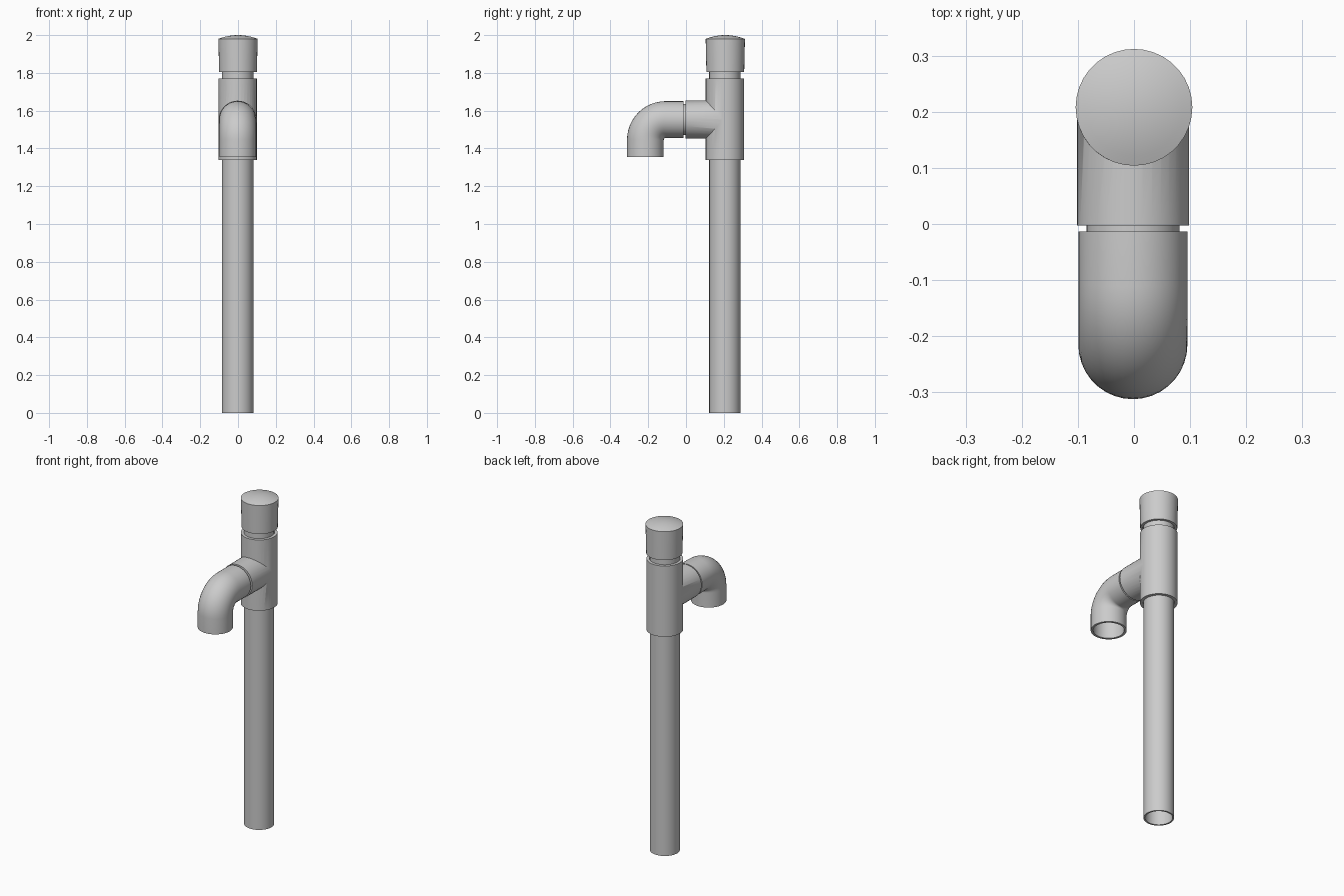
import bpy, bmesh, math
from mathutils import Vector

if "Cube" in bpy.data.objects:
    bpy.data.objects.remove(bpy.data.objects["Cube"])

SEG = 36
X0, YP, ZB = -0.002, 0.206, 1.553   # pipe axis x, pole y, branch height


def finish(bm, name):
    bmesh.ops.recalc_face_normals(bm, faces=bm.faces)
    me = bpy.data.meshes.new(name)
    bm.to_mesh(me)
    bm.free()
    ob = bpy.data.objects.new(name, me)
    bpy.context.collection.objects.link(ob)
    return ob


def smooth(ob):
    bpy.ops.object.select_all(action='DESELECT')
    ob.select_set(True)
    bpy.context.view_layer.objects.active = ob
    bpy.ops.object.shade_smooth_by_angle(angle=math.radians(35))


def sweep(name, path, r_out, r_in=0.0):
    """Tube (or solid rod when r_in is 0) along a path of (y, z) points."""
    bm = bmesh.new()
    pts = [Vector((X0, y, z)) for y, z in path]
    n = len(pts)
    ex = Vector((1, 0, 0))

    def rings(r):
        out = []
        for i, p in enumerate(pts):
            t = Vector((0, 0, 0))
            if i > 0:
                t += (p - pts[i - 1]).normalized()
            if i < n - 1:
                t += (pts[i + 1] - p).normalized()
            side = ex.cross(t.normalized())
            out.append([bm.verts.new(p + r * (ex * math.cos(a) + side * math.sin(a)))
                        for a in (2 * math.pi * k / SEG for k in range(SEG))])
        return out

    def bridge(a, b):
        for k in range(SEG):
            j = (k + 1) % SEG
            bm.faces.new((a[k], a[j], b[j], b[k]))

    outer = rings(r_out)
    for a, b in zip(outer, outer[1:]):
        bridge(a, b)
    if r_in:
        inner = rings(r_in)
        for a, b in zip(inner, inner[1:]):
            bridge(a, b)
        bridge(outer[0], inner[0])
        bridge(outer[-1], inner[-1])
    else:
        bm.faces.new(outer[0])
        bm.faces.new(outer[-1])
    return finish(bm, name)


def lathe(name, profile, x, y):
    bm = bmesh.new()
    vs = [bm.verts.new((x + r, y, z)) for r, z in profile]
    es = [bm.edges.new(p) for p in zip(vs, vs[1:])]
    bmesh.ops.spin(bm, geom=vs + es, cent=(x, y, 0), axis=(0, 0, 1),
                   angle=2 * math.pi, steps=SEG, use_merge=True)
    bmesh.ops.remove_doubles(bm, verts=bm.verts, dist=1e-5)
    return finish(bm, name)


def boolean(ob, other, op):
    m = ob.modifiers.new(op, 'BOOLEAN')
    m.operation, m.object, m.solver = op, other, 'EXACT'
    bpy.context.view_layer.objects.active = ob
    bpy.ops.object.modifier_apply(modifier=m.name)
    bpy.data.objects.remove(other)


# Upright pipe, riser stub under the cap, and branch stub
smooth(sweep("upright_pipe", [(YP, 0), (YP, 1.46)], 0.083, 0.074))
smooth(sweep("cap_stub", [(YP, 1.65), (YP, 1.93)], 0.083, 0.074))
smooth(sweep("branch_stub", [(-0.10, ZB), (0.10, ZB)], 0.083, 0.074))

# Tee fitting: two outer cylinders joined, then bored through
tee = sweep("tee_fitting", [(YP, 1.34), (YP, 1.77)], 0.1015)
boolean(tee, sweep("branch", [(-0.003, ZB), (YP, ZB)], 0.1), 'UNION')
boolean(tee, sweep("bore", [(YP, 1.2), (YP, 1.9)], 0.0845), 'DIFFERENCE')
boolean(tee, sweep("branch_bore", [(-0.1, ZB), (YP, ZB)], 0.0838), 'DIFFERENCE')
smooth(tee)

# Downturned elbow spout
R, YE = 0.107, -0.215
bend = [(YE + R - R * math.sin(a), ZB - R + R * math.cos(a))
        for a in (math.pi / 2 * i / 12 for i in range(13))]
smooth(sweep("elbow_spout", [(-0.013, ZB)] + bend + [(YE, 1.355)], 0.0972, 0.084))

# Domed cap, slightly tapered, hollow below
dome = [(0.104 * i / 6, 2.0 - 0.02 * (i / 6) ** 2) for i in range(7)]
smooth(lathe("domed_cap", dome + [(0.1, 1.805), (0.085, 1.805), (0.085, 1.94), (0, 1.94)],
             0, 0.208))
